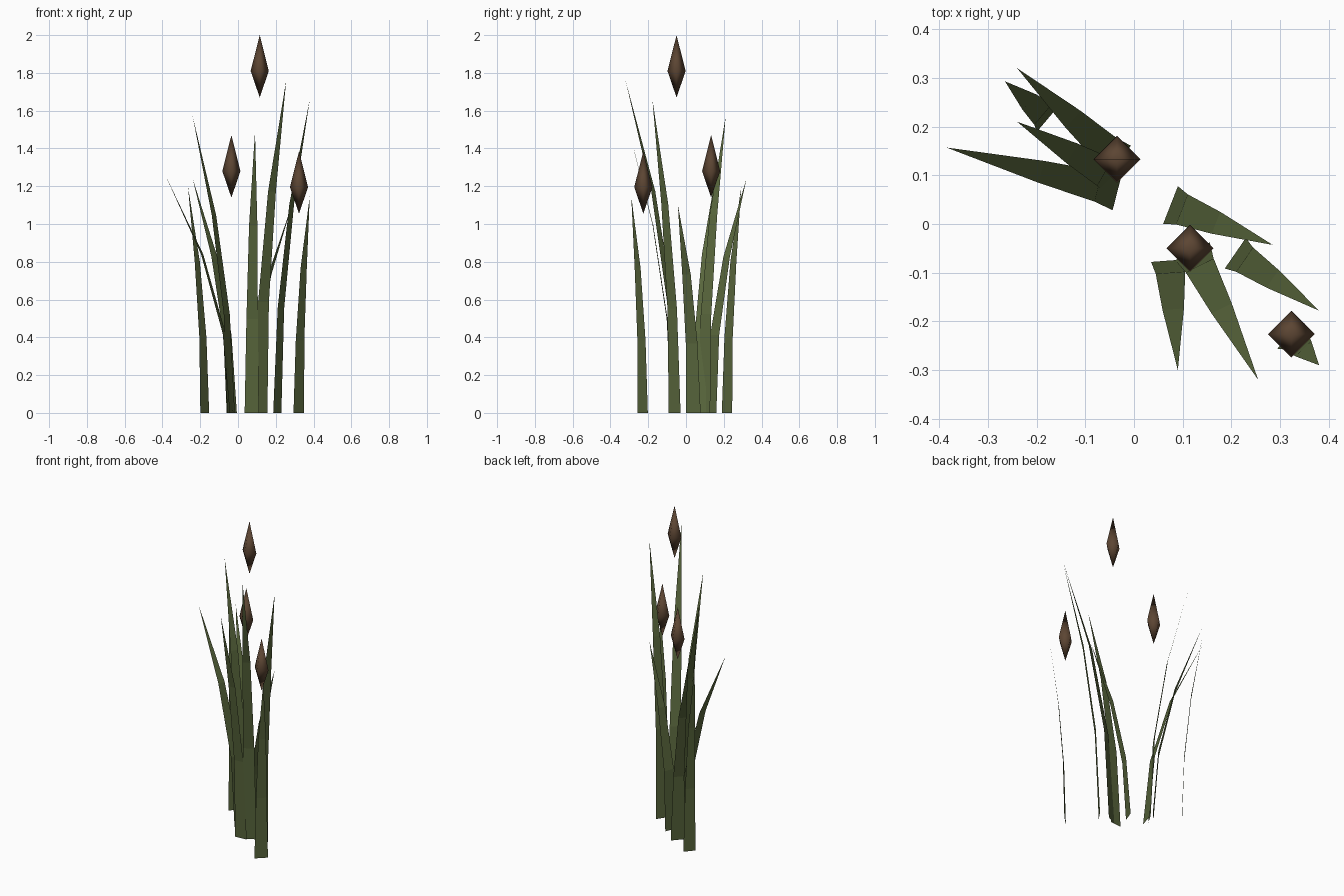
import bpy, bmesh
from mathutils import Vector

if "Cube" in bpy.data.objects:
    bpy.data.objects.remove(bpy.data.objects["Cube"])


def material(name, rgb):
    m = bpy.data.materials.new(name)
    m.diffuse_color = (*rgb, 1)
    m.use_nodes = True
    m.node_tree.nodes["Principled BSDF"].inputs["Base Color"].default_value = m.diffuse_color
    return m


GREEN = material("reed green", (0.100, 0.135, 0.046))
BROWN = material("seed brown", (0.107, 0.060, 0.033))


def add_object(name, bm, mat, smooth=False):
    mesh = bpy.data.meshes.new(name)
    for f in bm.faces:
        f.smooth = smooth
    bm.to_mesh(mesh)
    bm.free()
    mesh.materials.append(mat)
    ob = bpy.data.objects.new(name, mesh)
    bpy.context.collection.objects.link(ob)
    return ob


def blade(name, base, tip, height, width):
    """Tapered strip that arches from base to tip, its width square to the lean."""
    base, tip = Vector((*base, 0)), Vector((*tip, 0))
    lean = tip - base
    side = Vector((-lean.y, lean.x, 0)).normalized() * width / 2
    bm = bmesh.new()
    rows = []
    for t, taper in ((0, 1), (1 / 3, 0.8), (2 / 3, 0.58)):
        c = base + lean * t * t + Vector((0, 0, height * t))
        rows.append((bm.verts.new(c - side * taper), bm.verts.new(c + side * taper)))
    for (a, b), (c, d) in zip(rows, rows[1:]):
        bm.faces.new((b, a, c, d))
    end = bm.verts.new(tip + Vector((0, 0, height)))
    bm.faces.new((rows[-1][1], rows[-1][0], end))
    # upper side faces up
    for f in bm.faces:
        f.normal_update()
        if f.normal.z < 0:
            f.normal_flip()
    return add_object(name, bm, GREEN)


def seed_head(name, x, y, bottom):
    """Four-sided spindle, wider below the middle, softly shaded."""
    bm = bmesh.new()
    r = 0.048
    mid = bottom + 0.14
    ring = [bm.verts.new((x + dx * r, y + dy * r, mid))
            for dx, dy in ((1, 0), (0, 1), (-1, 0), (0, -1))]
    low = bm.verts.new((x, y, bottom))
    top = bm.verts.new((x, y, bottom + 0.33))
    for i in range(4):
        a, b = ring[i], ring[(i + 1) % 4]
        bm.faces.new((a, b, top))
        bm.faces.new((b, a, low))
    return add_object(name, bm, BROWN, smooth=True)


# Leaves: base, tip, height, width
leaves = [
    # rear left clump
    ((-0.033, 0.131), (-0.24, 0.32), 1.24, 0.08),
    ((-0.176, 0.217), (-0.265, 0.293), 1.20, 0.072),
    ((-0.037, 0.093), (-0.24, 0.21), 1.57, 0.08),
    ((-0.034, 0.067), (-0.385, 0.157), 1.26, 0.08),
    # front right clump
    ((0.075, 0.039), (0.285, -0.043), 1.10, 0.083),
    ((0.208, -0.060), (0.38, -0.178), 1.66, 0.076),
    ((0.120, -0.056), (0.255, -0.32), 1.76, 0.08),
    ((0.073, -0.075), (0.09, -0.30), 1.49, 0.076),
    ((0.322, -0.229), (0.38, -0.29), 1.15, 0.078),
]
for i, spec in enumerate(leaves, 1):
    blade(f"leaf_{i}", *spec)

# Seed heads
for i, spec in enumerate([(0.115, -0.05, 1.67), (-0.035, 0.133, 1.14),
                          (0.323, -0.226, 1.055)], 1):
    seed_head(f"seed_head_{i}", *spec)
